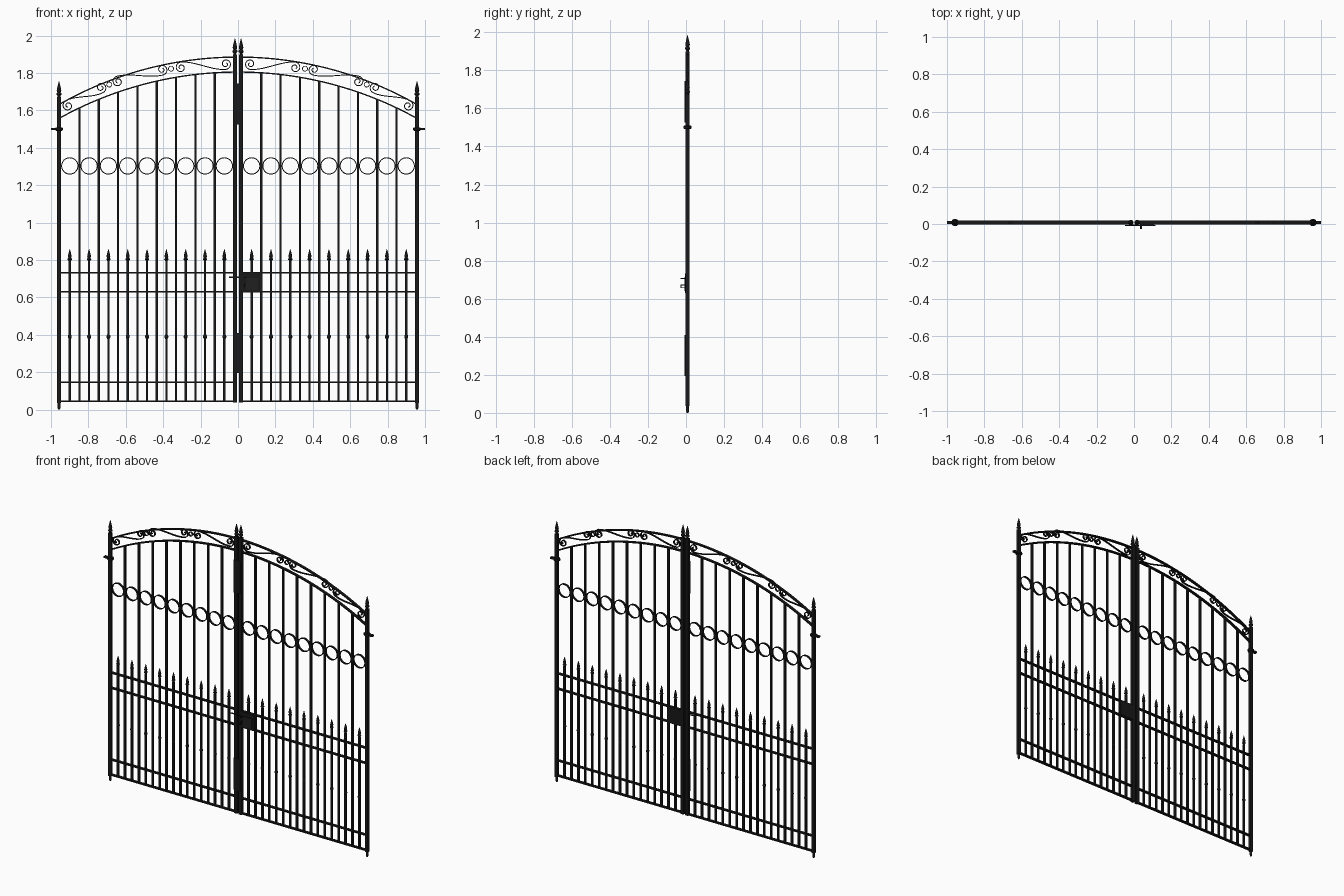
import bpy, bmesh, math
from mathutils import Matrix, Vector

if "Cube" in bpy.data.objects:
    bpy.data.objects.remove(bpy.data.objects["Cube"])

Y = 0.008  # centre plane of the ironwork


def material(name, c):
    m = bpy.data.materials.new(name)
    m.diffuse_color = (c, c, c, 1)
    m.use_nodes = True
    m.node_tree.nodes["Principled BSDF"].inputs["Base Color"].default_value = m.diffuse_color
    return m


IRON = material("black_iron", 0.009)
PANEL = material("dark_grey_iron", 0.014)


def finish(name, bm, mat=IRON, smooth=False):
    bmesh.ops.recalc_face_normals(bm, faces=bm.faces)
    me = bpy.data.meshes.new(name)
    bm.to_mesh(me)
    bm.free()
    me.materials.append(mat)
    ob = bpy.data.objects.new(name, me)
    bpy.context.collection.objects.link(ob)
    if smooth:
        bpy.ops.object.select_all(action='DESELECT')
        ob.select_set(True)
        bpy.context.view_layer.objects.active = ob
        bpy.ops.object.shade_smooth_by_angle(angle=math.radians(40))
    return ob


def box(bm, x0, x1, y0, y1, z0, z1):
    m = Matrix.Translation(((x0 + x1) / 2, (y0 + y1) / 2, (z0 + z1) / 2))
    bmesh.ops.create_cube(bm, size=1, matrix=m @ Matrix.Diagonal((x1 - x0, y1 - y0, z1 - z0, 1)))


def lathe(bm, x, profile, n=10):
    rings = [[bm.verts.new((x + r * math.cos(2 * math.pi * i / n),
                            Y + r * math.sin(2 * math.pi * i / n), z)) for i in range(n)]
             for r, z in profile]
    for a, b in zip(rings, rings[1:]):
        for i in range(n):
            j = (i + 1) % n
            bm.faces.new((a[i], a[j], b[j], b[i]))
    bm.faces.new(rings[0])
    bm.faces.new(rings[-1])


def ribbon(bm, pts, w, d, closed=False):
    """Flat strip following an x-z path: w thick in plane, d deep in y."""
    pts = [Vector(p) for p in pts]
    n = len(pts)
    rings = []
    for i, p in enumerate(pts):
        a = pts[(i - 1) % n] if closed else pts[max(i - 1, 0)]
        b = pts[(i + 1) % n] if closed else pts[min(i + 1, n - 1)]
        t = (b - a).normalized()
        q = Vector((-t.y, t.x)) * w / 2
        rings.append([bm.verts.new((p.x + s * q.x, Y + e * d / 2, p.y + s * q.y))
                      for s, e in ((-1, -1), (1, -1), (1, 1), (-1, 1))])
    for i in range(n if closed else n - 1):
        a, b = rings[i], rings[(i + 1) % n]
        for k in range(4):
            l = (k + 1) % 4
            bm.faces.new((a[k], a[l], b[l], b[k]))
    if not closed:
        bm.faces.new(rings[0])
        bm.faces.new(rings[-1])


def circle(x, z, r, n=32):
    return [(x + r * math.cos(2 * math.pi * i / n), z + r * math.sin(2 * math.pi * i / n))
            for i in range(n)]


def arc_z(x, top, R):
    return top - (R - math.sqrt(R * R - x * x))


def upper(x): return arc_z(x, 1.885, 1.93)
def lower(x): return arc_z(x, 1.805, 1.97)


def s_scroll(a, b, r=0.029, turns=1.4):
    """S-scroll from spiral centre a to spiral centre b, point symmetric."""
    a, b = Vector(a), Vector(b)
    mid, u = (a + b) / 2, (b - a).normalized()
    v = Vector((-u.y, u.x))
    h = (b - a).length / 2
    half = []
    for i in range(37):
        t = i / 36
        ang = math.pi / 2 + (1 - t) * turns * 2 * math.pi
        rr = r * (0.25 + 0.75 * t)
        half.append((-h + rr * math.cos(ang), rr * math.sin(ang)))
    for i in range(1, 11):  # sweep down to the middle
        t = i / 20
        half.append((-h + 2 * h * t, r * (1 - 2 * (3 * t * t - 2 * t ** 3))))
    loc = half + [(-p, -q) for p, q in reversed(half[:-1])]
    return [mid + u * p + v * q for p, q in loc]


SPEAR = [(0.006, 0), (0.007, 0.006), (0.0125, 0.012), (0.0125, 0.017), (0.008, 0.023),
         (0.011, 0.034), (0.007, 0.055), (0.001, 0.08)]
STEP = 0.1033

for s, side in ((-1, "left"), (1, "right")):
    # posts: outer hinge post and inner meeting post
    bm = bmesh.new()
    box(bm, s * 0.957 - 0.0105, s * 0.957 + 0.0105, Y - 0.0105, Y + 0.0105, 0.035, 1.672)
    finish(side + "_outer_post", bm)
    bm = bmesh.new()
    box(bm, s * 0.0165 - 0.011, s * 0.0165 + 0.011, Y - 0.011, Y + 0.011, 0.037, 1.90)
    finish(side + "_inner_post", bm)

    # post finials and pivot foot
    bm = bmesh.new()
    for x, z in ((s * 0.957, 1.672), (s * 0.0165, 1.90)):
        lathe(bm, x, [(r * 1.1, z + dz * 1.05) for r, dz in SPEAR], 12)
    lathe(bm, s * 0.957, [(0.005, 0), (0.008, 0.012), (0.008, 0.036)], 12)
    finish(side + "_post_finials", bm, smooth=True)

    # hinge collar and pin
    bm = bmesh.new()
    lathe(bm, s * 0.957, [(0.017, 1.491), (0.02, 1.494), (0.02, 1.506), (0.017, 1.509)], 16)
    x0, x1 = sorted((s * 0.935, s * 1.0))
    box(bm, x0, x1, Y - 0.009, Y + 0.009, 1.494, 1.506)
    finish(side + "_hinge", bm, smooth=True)

    # horizontal flat rails
    bm = bmesh.new()
    x0, x1 = sorted((s * 0.022, s * 0.95))
    for z in (0.045, 0.147, 0.63, 0.733):
        box(bm, x0, x1, Y - 0.0095, Y + 0.0095, z - 0.004, z + 0.004)
    finish(side + "_rails", bm)

    # arched top rails
    bm = bmesh.new()
    for f in (upper, lower):
        xs = [s * (0.02 + 0.932 * i / 40) for i in range(41)]
        ribbon(bm, [(x, f(x)) for x in xs], 0.007, 0.019)
    finish(side + "_arch_rails", bm, smooth=True)

    # tall bars
    bm = bmesh.new()
    for i in range(8):
        x = s * (0.1245 + STEP * i)
        box(bm, x - 0.006, x + 0.006, Y - 0.006, Y + 0.006, 0.045, lower(x))
    finish(side + "_tall_bars", bm)

    # short spear bars with a knob part way up
    bm = bmesh.new()
    sp = bmesh.new()
    for i in range(9):
        x = s * (0.073 + STEP * i)
        box(bm, x - 0.006, x + 0.006, Y - 0.006, Y + 0.006, 0.045, 0.795)
        lathe(sp, x, [(r * 0.92, 0.792 + dz * 0.82) for r, dz in SPEAR])
        lathe(sp, x, [(0.006, 0.378), (0.0105, 0.386), (0.0105, 0.394), (0.006, 0.402)])
    finish(side + "_short_bars", bm)
    finish(side + "_spear_tips", sp, smooth=True)

    # row of rings between the tall bars
    bm = bmesh.new()
    for i in range(9):
        ribbon(bm, circle(s * (0.073 + STEP * i), 1.303, 0.0437), 0.005, 0.014, True)
    finish(side + "_rings", bm, smooth=True)

    # scrollwork between the arches
    bm = bmesh.new()
    for a, b in (((-0.909, 1.625), (-0.733, 1.722)),
                 ((-0.642, 1.754), (-0.406, 1.818)),
                 ((-0.305, 1.829), (-0.066, 1.848))):
        ribbon(bm, [(-s * p.x, p.y) for p in s_scroll(a, b)], 0.005, 0.012)
    for x, z in ((0.688, 1.738), (0.358, 1.823)):
        ribbon(bm, circle(s * x, z, 0.0135, 20), 0.004, 0.012, True)
    finish(side + "_scrolls", bm, smooth=True)

# stop plates covering the gap between the leaves
bm = bmesh.new()
for z0, z1 in ((1.525, 1.745), (0.195, 0.41)):
    box(bm, -0.0275, 0.02, Y - 0.015, Y - 0.0105, z0, z1)
finish("gap_plates", bm)

# lock box, face plate, latch bar and handle
bm = bmesh.new()
box(bm, 0.02, 0.123, Y - 0.012, Y + 0.011, 0.631, 0.733)
finish("lock_box", bm)
bm = bmesh.new()
box(bm, 0.042, 0.108, Y - 0.016, Y - 0.011, 0.64, 0.705)
finish("lock_face_plate", bm, PANEL)
bm = bmesh.new()
box(bm, -0.047, 0.115, Y - 0.019, Y - 0.014, 0.705, 0.711)
box(bm, 0.036, 0.042, Y - 0.036, Y - 0.012, 0.704, 0.710)
finish("latch_bar", bm)
bm = bmesh.new()
box(bm, 0.032, 0.038, Y - 0.036, Y - 0.031, 0.655, 0.675)
for z in (0.655, 0.670):
    box(bm, 0.032, 0.038, Y - 0.033, Y - 0.011, z, z + 0.005)
finish("lock_handle", bm)
